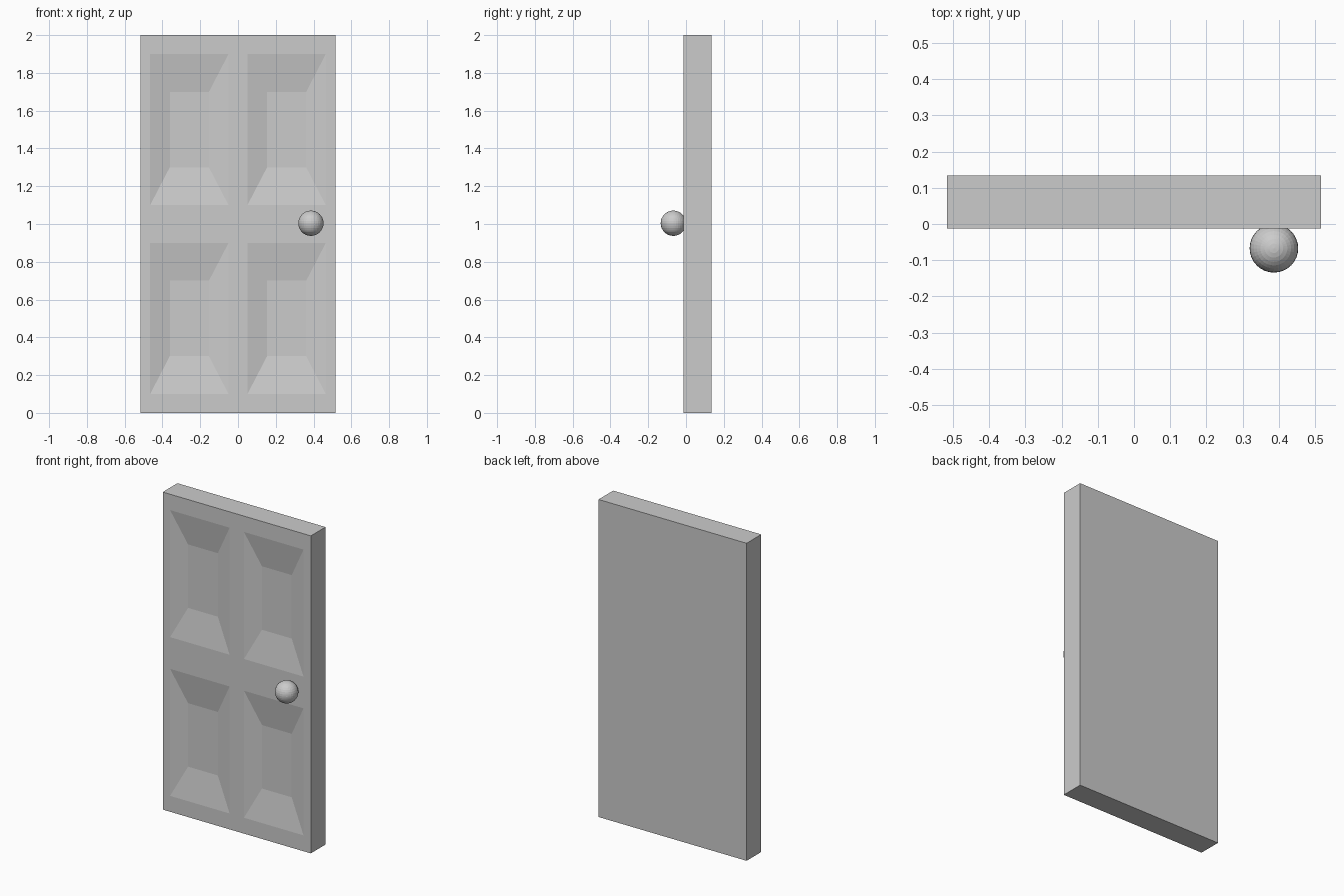
import bpy, bmesh
from mathutils import Vector

if "Cube" in bpy.data.objects:
    bpy.data.objects.remove(bpy.data.objects["Cube"])

W, Y0, Y1, H = 0.516, -0.012, 0.134, 2.0
RECESS = 0.031
PANEL_X = (0.05, 0.465)                      # mirrored left and right
PANEL_Z = ((0.1, 0.9), (1.1, 1.9))


def finish(bm, name):
    mesh = bpy.data.meshes.new(name)
    bm.to_mesh(mesh)
    bm.free()
    obj = bpy.data.objects.new(name, mesh)
    bpy.context.collection.objects.link(obj)
    return obj


# Door slab
bm = bmesh.new()
bmesh.ops.create_cube(bm, size=1)
bmesh.ops.scale(bm, vec=(2 * W, Y1 - Y0, H), verts=bm.verts)
bmesh.ops.translate(bm, vec=(0, (Y0 + Y1) / 2, H / 2), verts=bm.verts)


def cut(co, normal):
    bmesh.ops.bisect_plane(bm, geom=bm.verts[:] + bm.edges[:] + bm.faces[:],
                           plane_co=co, plane_no=normal)


# Grid lines around the four panels
for x in PANEL_X:
    for side in (-1, 1):
        cut((side * x, 0, 0), (1, 0, 0))
for pair in PANEL_Z:
    for z in pair:
        cut((0, 0, z), (0, 0, 1))

# Sunken panels: half-size floor with sloping sides
bm.normal_update()


def is_panel(f):
    c = f.calc_center_median()
    return (f.normal.y < -0.9 and PANEL_X[0] < abs(c.x) < PANEL_X[1]
            and any(a < c.z < b for a, b in PANEL_Z))


panels = [f for f in bm.faces if is_panel(f)]
bmesh.ops.inset_individual(bm, faces=panels, thickness=0.05)
for f in panels:
    c = f.calc_center_median()
    half_x = (PANEL_X[1] - PANEL_X[0]) / 4
    for v in f.verts:
        sx = 1 if v.co.x > c.x else -1
        sz = 1 if v.co.z > c.z else -1
        v.co = Vector((c.x + sx * half_x, Y0 + RECESS, c.z + sz * 0.2))
bmesh.ops.recalc_face_normals(bm, faces=bm.faces)
finish(bm, "door_slab")

# Round knob
bm = bmesh.new()
bmesh.ops.create_uvsphere(bm, u_segments=32, v_segments=16, radius=0.067)
knob = finish(bm, "door_knob")
knob.location = (0.386, -0.067, 1.004)
